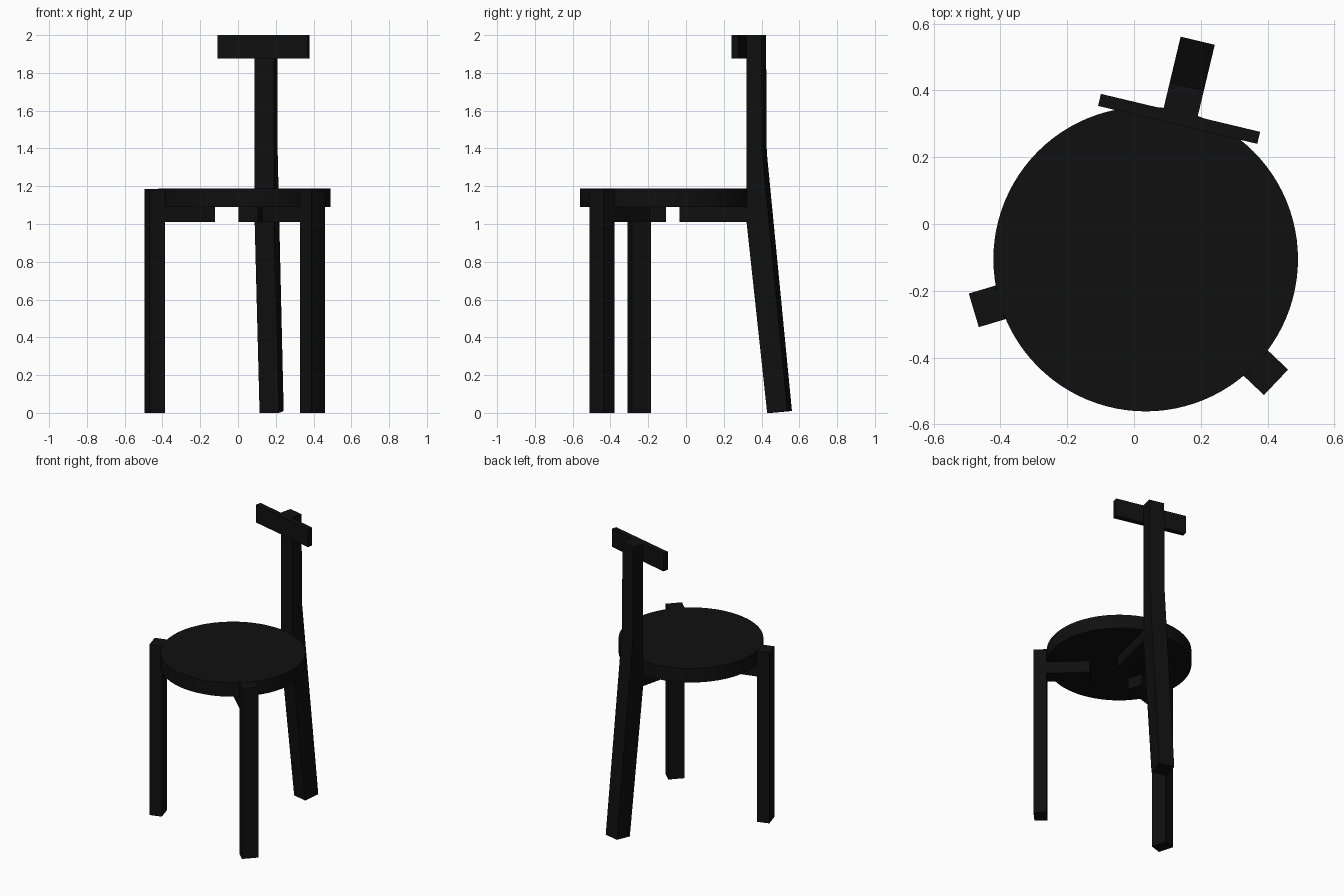
import bpy, bmesh
from math import radians
from mathutils import Matrix

if "Cube" in bpy.data.objects:
    bpy.data.objects.remove(bpy.data.objects["Cube"])

CENTRE = (0.035, -0.105, 0)      # seat axis
BACK = 76.6                      # direction of the back leg, degrees from +x
W = 0.105                        # width of the timber

black = bpy.data.materials.new("black_stain")
black.diffuse_color = (0.005, 0.005, 0.005, 1)
black.use_nodes = True
black.node_tree.nodes["Principled BSDF"].inputs["Base Color"].default_value = black.diffuse_color


def extrude_profile(name, profile, width, angle):
    """Radius/height outline, given a width and swung round the seat axis."""
    bm = bmesh.new()
    face = bm.faces.new([bm.verts.new((r, -width / 2, z)) for r, z in profile])
    ext = bmesh.ops.extrude_face_region(bm, geom=[face])
    moved = [v for v in ext["geom"] if isinstance(v, bmesh.types.BMVert)]
    bmesh.ops.translate(bm, verts=moved, vec=(0, width, 0))
    bmesh.ops.recalc_face_normals(bm, faces=bm.faces)
    bm.transform(Matrix.Translation(CENTRE) @ Matrix.Rotation(radians(angle), 4, 'Z'))
    mesh = bpy.data.meshes.new(name)
    bm.to_mesh(mesh)
    bm.free()
    mesh.materials.append(black)
    obj = bpy.data.objects.new(name, mesh)
    bpy.context.collection.objects.link(obj)
    return obj


def box(r0, r1, z0, z1):
    return [(r0, z0), (r1, z0), (r1, z1), (r0, z1)]


# Round seat
bpy.ops.mesh.primitive_cylinder_add(vertices=96, radius=0.456, depth=0.097,
                                    location=(CENTRE[0], CENTRE[1], 1.1385))
seat = bpy.context.object
seat.name = "seat"
seat.data.materials.append(black)
bpy.ops.object.shade_smooth_by_angle(angle=radians(30))

# Straight front legs with their under-seat rails
for side, angle in (("left", BACK + 120), ("right", BACK - 120)):
    extrude_profile(f"front_leg_{side}", box(0.455, 0.537, 0, 1.185), W, angle)
    extrude_profile(f"front_rail_{side}", box(0.18, 0.455, 1.01, 1.09), W, angle)

# Tall back leg: splayed below, upright above
back_profile = [(0.562, 0), (0.672, 0.01), (0.535, 1.38), (0.531, 2.0),
                (0.45, 2.0), (0.45, 1.01)]
extrude_profile("back_leg", back_profile, W, BACK)
extrude_profile("back_rail", box(0.085, 0.45, 1.01, 1.09), W, BACK)

# Backrest board
extrude_profile("backrest", box(0.413, 0.45, 1.875, 2.0), 0.49, BACK)
